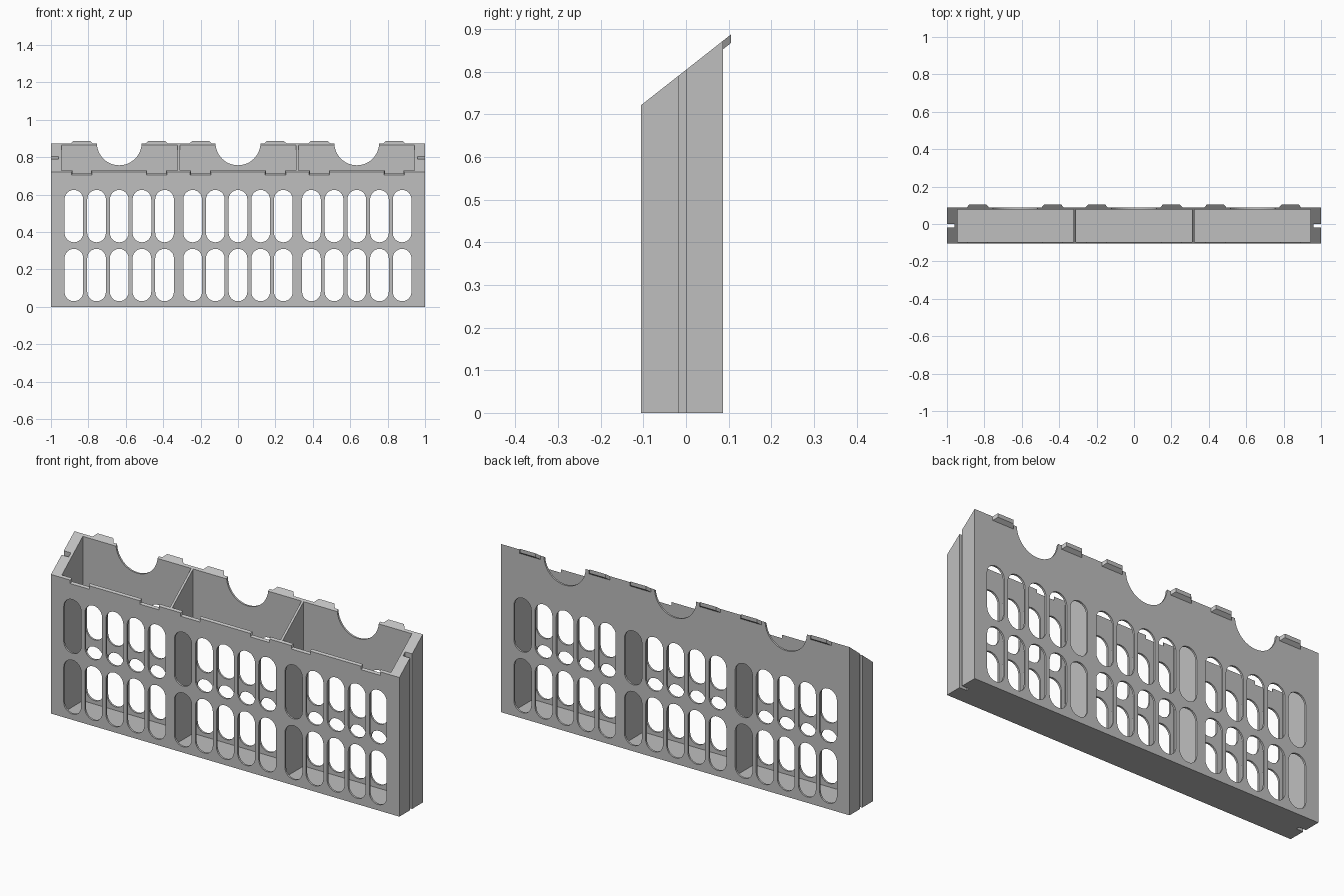
import bpy, bmesh, math
from mathutils import Vector

if "Cube" in bpy.data.objects:
    bpy.data.objects.remove(bpy.data.objects["Cube"])

FRONT, BACK, WALL, FLOOR = -0.105, 0.087, 0.010, 0.012
SLOPE = 0.786
BAYS = (-0.635, 0.0, 0.635)
TABS = (-0.835, -0.435, -0.2, 0.2, 0.435, 0.835)


def rim(y):
    return 0.722 + (y - FRONT) * SLOPE


grey = bpy.data.materials.new("light grey plastic")
grey.diffuse_color = (0.52, 0.52, 0.52, 1)
grey.use_nodes = True
grey.node_tree.nodes["Principled BSDF"].inputs["Base Color"].default_value = grey.diffuse_color


def prism(bm, points, offset):
    """Closed solid from a planar outline swept along offset."""
    offset = Vector(offset)
    a = [bm.verts.new(p) for p in points]
    b = [bm.verts.new(Vector(p) + offset) for p in points]
    n = len(a)
    faces = [bm.faces.new(a), bm.faces.new(b[::-1])]
    for i in range(n):
        j = (i + 1) % n
        faces.append(bm.faces.new((a[j], a[i], b[i], b[j])))
    bmesh.ops.recalc_face_normals(bm, faces=faces)


def box(bm, x0, x1, y0, y1, z0, z1):
    prism(bm, [(x0, y0, z0), (x1, y0, z0), (x1, y1, z0), (x0, y1, z0)], (0, 0, z1 - z0))


def finish(name, bm):
    mesh = bpy.data.meshes.new(name)
    bm.to_mesh(mesh)
    bm.free()
    mesh.materials.append(grey)
    ob = bpy.data.objects.new(name, mesh)
    bpy.context.collection.objects.link(ob)
    return ob


def cut(target, name, bm):
    """Subtract the cutter and remove it."""
    cutter = finish(name, bm)
    cutter.hide_render = True
    mod = target.modifiers.new(name, 'BOOLEAN')
    mod.operation, mod.solver, mod.object = 'DIFFERENCE', 'EXACT', cutter
    bpy.context.view_layer.objects.active = target
    bpy.ops.object.modifier_apply(modifier=name)
    bpy.data.objects.remove(cutter)


def wedge(bm, cx, y0, y1, low, high, half0, half1):
    """Sloped tab shape: half width half0 at y0, half1 at y1."""
    pts = []
    for y, h in ((y0, half0), (y1, half1)):
        z = rim(y)
        pts.append([bm.verts.new((cx + s * h, y, z + d))
                    for s, d in ((-1, low), (1, low), (1, high), (-1, high))])
    a, b = pts
    faces = [bm.faces.new(a), bm.faces.new(b[::-1])]
    for i in range(4):
        j = (i + 1) % 4
        faces.append(bm.faces.new((a[j], a[i], b[i], b[j])))
    bmesh.ops.recalc_face_normals(bm, faces=faces)


# Sloped outer shell
bm = bmesh.new()
prism(bm, [(-1, FRONT, 0), (-1, BACK, 0), (-1, BACK, rim(BACK)), (-1, FRONT, rim(FRONT))], (2, 0, 0))
tray = finish("tray_body", bm)

# Three open bays, leaving end walls, dividers and floor
bm = bmesh.new()
for x0, x1 in ((-0.945, -0.323), (-0.311, 0.311), (0.323, 0.945)):
    box(bm, x0, x1, FRONT + WALL, BACK - WALL, FLOOR, 1.2)
cut(tray, "bay_cutter", bm)

# Two rows of rounded slots through front and back walls
bm = bmesh.new()
R, N = 0.05, 12
for bay in (-0.635, 0, 0.635):
    for k in range(-2, 3):
        for z0, z1 in ((0.03, 0.31), (0.345, 0.625)):
            cx = bay + 0.1212 * k
            pts = []
            for cz, start in ((z1 - R, 0), (z0 + R, math.pi)):
                for i in range(N + 1):
                    a = start + math.pi * i / N
                    pts.append((cx + R * math.cos(a), -0.2, cz + R * math.sin(a)))
            prism(bm, pts, (0, 0.4, 0))
cut(tray, "slot_cutter", bm)

# Half-round finger cutouts in the back wall
bm = bmesh.new()
for bay in BAYS:
    prism(bm, [(bay + 0.12 * math.cos(2 * math.pi * i / 48), 0.03,
                rim(BACK) + 0.004 + 0.12 * math.sin(2 * math.pi * i / 48)) for i in range(48)], (0, 0.2, 0))
cut(tray, "finger_cutter", bm)

# Vertical grooves in both end walls
bm = bmesh.new()
for s in (-1, 1):
    box(bm, min(s * 0.96, s * 1.1), max(s * 0.96, s * 1.1), -0.018, 0.0, -0.1, 1.2)
cut(tray, "groove_cutter", bm)

# Notches in the front rim that receive the tabs
bm = bmesh.new()
for cx in TABS:
    wedge(bm, cx, FRONT - 0.02, FRONT + 0.018, -0.018, 0.05, 0.066, 0.046)
cut(tray, "notch_cutter", bm)

# Hooking tabs along the back rim
bm = bmesh.new()
for cx in TABS:
    wedge(bm, cx, BACK - 0.002, 0.105, -0.02, 0, 0.062, 0.045)
finish("back_tabs", bm)
